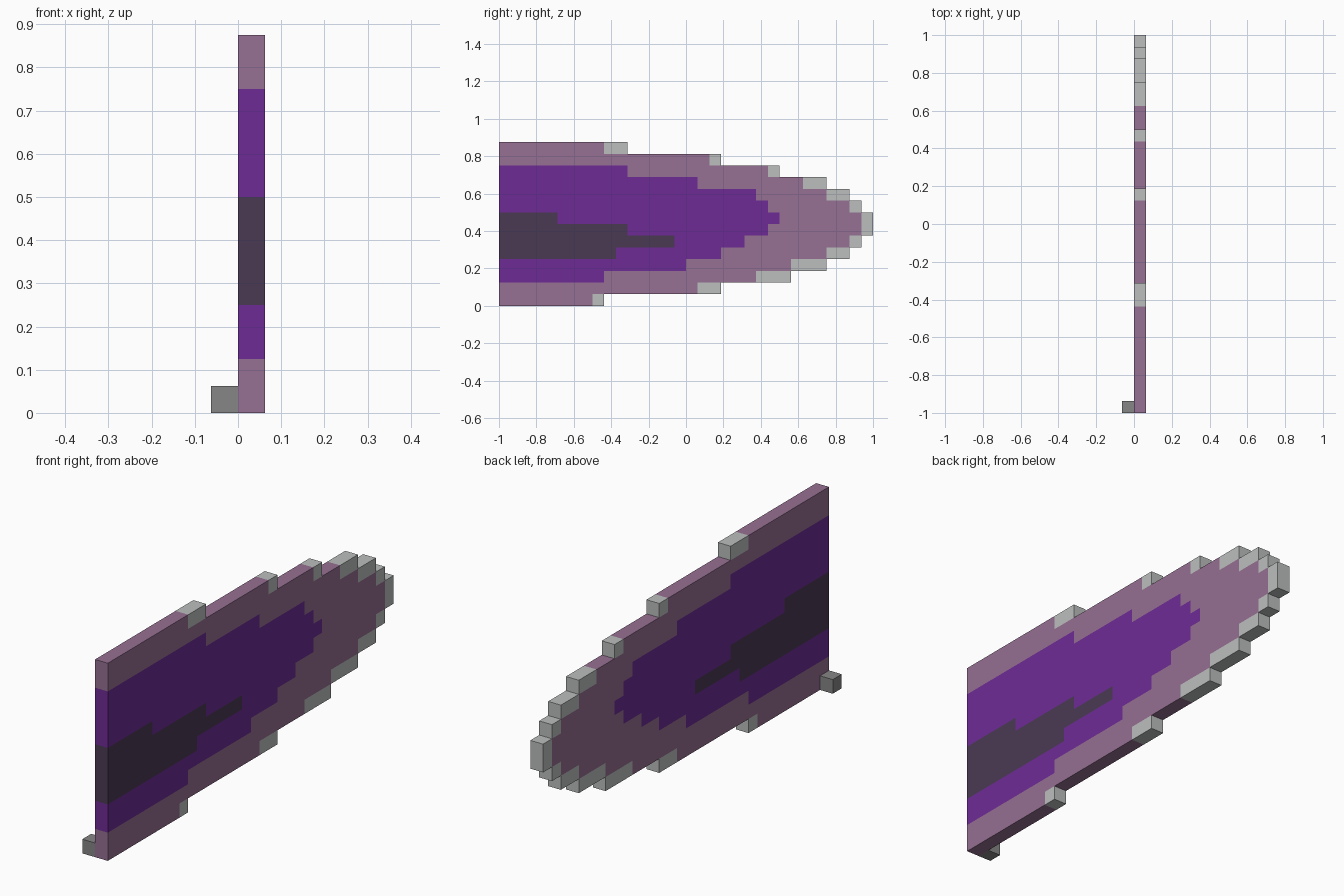
import bpy, bmesh, math
from mathutils import Matrix, Vector

cube = bpy.data.objects.get("Cube")
if cube:
    bpy.data.objects.remove(cube, do_unlink=True)

U = 1 / 16  # size of one block


def srgb(hex_code):
    parts = [int(hex_code[i:i + 2], 16) / 255 for i in range(0, 6, 2)]
    return [c / 12.92 if c <= 0.04045 else ((c + 0.055) / 1.055) ** 2.4 for c in parts] + [1]


def make_material(name, hex_code):
    mat = bpy.data.materials.new(name)
    mat.use_nodes = True
    mat.diffuse_color = srgb(hex_code)
    mat.node_tree.nodes["Principled BSDF"].inputs["Base Color"].default_value = srgb(hex_code)
    return mat


def finish(name, bm, mats):
    bmesh.ops.recalc_face_normals(bm, faces=bm.faces)
    mesh = bpy.data.meshes.new(name)
    bm.to_mesh(mesh)
    bm.free()
    for mat in mats:
        mesh.materials.append(mat)
    obj = bpy.data.objects.new(name, mesh)
    bpy.context.collection.objects.link(obj)
    return obj


bands = [make_material("dark plum", "4A3A54"), make_material("violet", "6E2B96"),
         make_material("mauve", "967093"), make_material("light grey", "BCBEBE")]
grey = make_material("mid grey", "868686")

# Rows from the bottom up: where each colour band ends, in blocks from the front
rows = [(0, 0, 8, 9), (0, 0, 17, 19), (0, 9, 22, 25), (0, 16, 25, 28),
        (10, 19, 28, 30), (15, 21, 30, 31), (11, 23, 31, 32), (5, 24, 31, 32),
        (0, 23, 30, 31), (0, 22, 28, 30), (0, 17, 26, 28), (0, 11, 23, 24),
        (0, 0, 18, 19), (0, 0, 9, 11)]

# Stepped panel: flat blocks coloured by band, then thickened
bm = bmesh.new()
for r, ends in enumerate(rows):
    for c in range(ends[-1]):
        corners = [(c, r), (c + 1, r), (c + 1, r + 1), (c, r + 1)]
        face = bm.faces.new([bm.verts.new((0, -1 + y * U, z * U)) for y, z in corners])
        face.material_index = sum(c >= end for end in ends)
bmesh.ops.remove_doubles(bm, verts=bm.verts, dist=U / 100)
back = bm.faces[:]
extruded = bmesh.ops.extrude_face_region(bm, geom=back, use_keep_orig=True)
moved = [g for g in extruded["geom"] if isinstance(g, bmesh.types.BMVert)]
bmesh.ops.translate(bm, verts=moved, vec=Vector((U, 0, 0)))

# Merge the blocks of each colour into clean flat faces
bmesh.ops.dissolve_limit(bm, angle_limit=math.radians(1), verts=bm.verts,
                         edges=bm.edges, delimit={'MATERIAL'})
finish("stepped_panel", bm, bands)

# Small block beside the lower front corner
bm = bmesh.new()
bmesh.ops.create_cube(bm, size=U, matrix=Matrix.Translation((-U / 2, -1 + U / 2, U / 2)))
finish("corner_block", bm, [grey])
